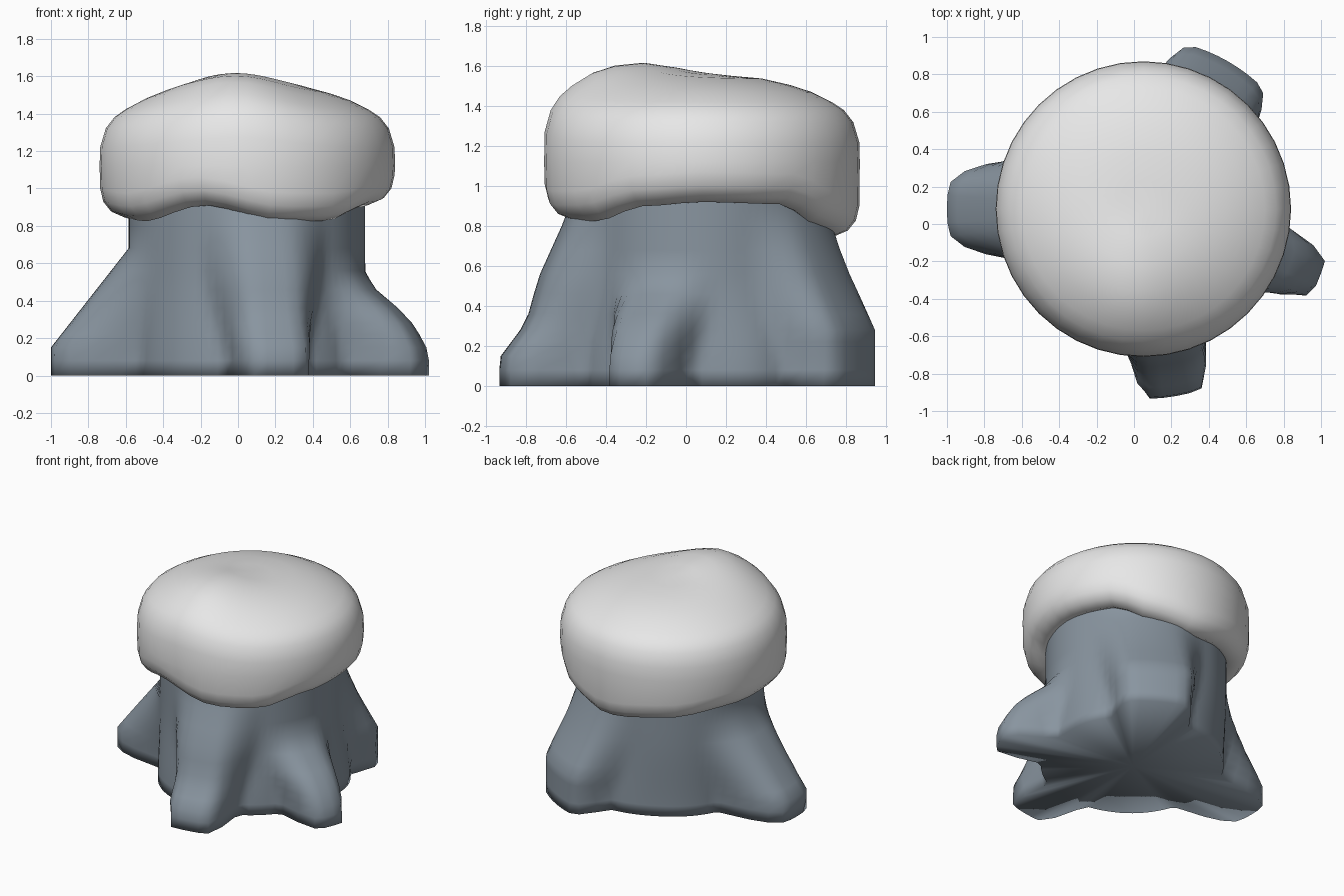
import bpy, bmesh, math

if "Cube" in bpy.data.objects:
    bpy.data.objects.remove(bpy.data.objects["Cube"])

CX, CY = 0.05, 0.08          # shared axis of trunk and snow cap


def material(name, rgb):
    m = bpy.data.materials.new(name)
    m.diffuse_color = (*rgb, 1)
    m.use_nodes = True
    m.node_tree.nodes["Principled BSDF"].inputs["Base Color"].default_value = m.diffuse_color
    return m


def smooth(t):
    t = max(0.0, min(1.0, t))
    return t * t * (3 - 2 * t)


def lerp_table(table, v):
    """Linear lookup in a sorted (key, value) table."""
    if v <= table[0][0]:
        return table[0][1]
    for (a, p), (b, q) in zip(table, table[1:]):
        if v <= b:
            return p + (q - p) * (v - a) / (b - a)
    return table[-1][1]


def around(table, deg):
    """Smooth periodic lookup by angle."""
    deg %= 360
    for (a, p), (b, q) in zip(table, table[1:]):
        if a <= deg <= b:
            return p + (q - p) * smooth((deg - a) / (b - a))


def loft(name, rings, segs, point, mat):
    """Loft closed rings; point(ring, degrees) -> (x, y, z)."""
    bm = bmesh.new()
    loops = [[bm.verts.new(point(r, 360 * i / segs)) for i in range(segs)]
             for r in rings]
    for lo, hi in zip(loops, loops[1:]):
        for i in range(segs):
            j = (i + 1) % segs
            bm.faces.new((lo[i], lo[j], hi[j], hi[i]))
    for loop in (loops[0], loops[-1]):          # close both ends with fans
        c = bm.verts.new(sum((v.co for v in loop), loop[0].co * 0) / segs)
        for i in range(segs):
            bm.faces.new((loop[i], loop[(i + 1) % segs], c))
    bmesh.ops.recalc_face_normals(bm, faces=bm.faces)
    for f in bm.faces:
        f.smooth = True
    me = bpy.data.meshes.new(name)
    bm.to_mesh(me)
    bm.free()
    me.materials.append(mat)
    ob = bpy.data.objects.new(name, me)
    bpy.context.collection.objects.link(ob)
    return ob


# Stump: round trunk with four flaring roots
# each root: angle, flat half width, outer half width, reach by height
ROOTS = [
    (180, 6, 27, [(0.15, 1.05), (0.68, 0.635)]),
    (-80.5, 7.5, 19, [(0.14, 1.015), (0.32, 0.88), (0.54, 0.82), (0.85, 0.68), (1.0, 0.63)]),
    (-21, 5, 17, [(0.1, 1.01), (0.17, 0.99), (0.32, 0.89), (0.46, 0.71), (0.56, 0.63)]),
    (60, 13, 25, [(0.28, 0.91), (0.55, 0.77), (0.74, 0.69), (0.9, 0.63)]),
]
BASE = [(0, 0.67), (25, 0.7), (60, 0.68), (120, 0.61), (180, 0.61), (240, 0.66),
        (310, 0.66), (360, 0.67)]


def stump_point(z, deg):
    r0 = around(BASE, deg)
    r0 += (0.63 - r0) * smooth(z / 0.6)
    r = r0
    for ang, flat, outer, reach in ROOTS:
        d = abs((deg - ang + 180) % 360 - 180)
        wide = outer + 16 * smooth(z / 0.7)      # roots blend wider higher up
        lobe = 1 - smooth((d - flat) / (wide - flat))
        r += max(0, lerp_table(reach, z) - r0) * lobe
    a = math.radians(deg)
    return (CX + r * math.cos(a), CY + r * math.sin(a), z)


loft("stump", [0, 0.08, 0.15, 0.22, 0.28, 0.36, 0.46, 0.56, 0.68, 0.8, 0.92, 1.1], 90,
     stump_point, material("slate grey wood", (0.25, 0.3, 0.35)))

# Snow cap: thick cushion with a wavy lower lip and a raised front hump
LIP = [(0, 0.92), (35, 0.91), (62, 0.8), (85, 0.745), (120, 0.785), (155, 0.835),
       (185, 0.85), (215, 0.825), (250, 0.91), (285, 0.825), (308, 0.825), (335, 0.9), (360, 0.92)]
# (radius, height above lip or None, absolute height)
CAP = [(0.5, 0.1, 0), (0.6, 0.02, 0), (0.66, 0, 0), (0.73, 0.03, 0), (0.77, 0.08, 0),
       (0.787, 0.15, 0), (0.79, None, 1.12), (0.787, None, 1.22), (0.757, None, 1.32),
       (0.71, None, 1.38), (0.65, None, 1.42), (0.55, None, 1.47), (0.44, None, 1.505),
       (0.3, None, 1.535), (0.15, None, 1.54)]


def cap_point(ring, deg):
    r, up, z = ring
    a = math.radians(deg)
    x, y = CX + r * math.cos(a), CY + r * math.sin(a)
    if up is not None:
        z = around(LIP, deg) + up
    elif z > 1.15:
        z += 0.075 * math.exp(-((x + 0.05) ** 2 + (y + 0.28) ** 2) / 0.14)
        z += 0.045 * math.exp(-((x - 0.02) ** 2 + (y + 0.56) ** 2) / 0.08)
    return (x, y, z)


loft("snow_cap", CAP, 40, cap_point, material("snow white", (0.8, 0.8, 0.8)))
